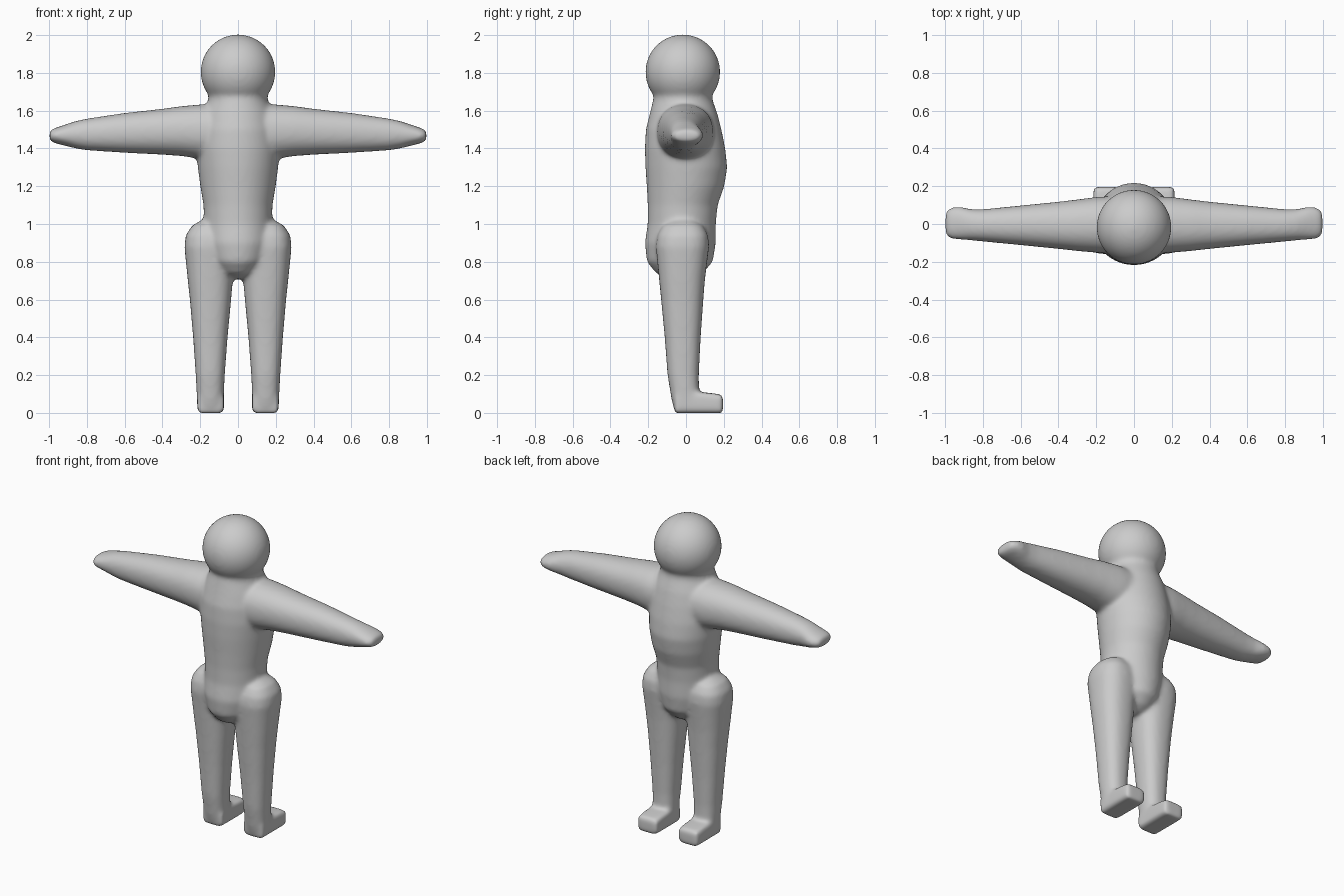
import bpy, bmesh
from math import sin, cos, pi, copysign
from mathutils import Matrix, Vector

bm = bmesh.new()
SIDES = 40


def loft(axis, rings, power=2.0, side=1):
    """Closed tube along an axis; each ring is (position, a_min, a_max, b_min, b_max)."""
    loops = []
    for t, a0, a1, b0, b1 in rings:
        loop = []
        for i in range(SIDES):
            u = 2 * pi * i / SIDES
            ca, sb = [copysign(abs(f) ** (2 / power), f) for f in (cos(u), sin(u))]
            a = (a0 + a1) / 2 + ca * (a1 - a0) / 2
            b = (b0 + b1) / 2 + sb * (b1 - b0) / 2
            co = {"x": (t, a, b), "y": (a, t, b), "z": (a, b, t)}[axis]
            loop.append(bm.verts.new((co[0] * side, co[1], co[2])))
        loops.append(loop)
    faces = [bm.faces.new(loops[0]), bm.faces.new(loops[-1])]
    for lo, hi in zip(loops, loops[1:]):
        for i in range(SIDES):
            j = (i + 1) % SIDES
            faces.append(bm.faces.new((lo[i], lo[j], hi[j], hi[i])))
    bmesh.ops.recalc_face_normals(bm, faces=faces)


# Head
bmesh.ops.create_uvsphere(bm, u_segments=48, v_segments=32, radius=0.198,
                          matrix=Matrix.Translation(Vector((0, -0.017, 1.805))))

# Torso with neck
loft("z", [
    (0.71, -0.05, 0.05, -0.09, 0.04),
    (0.74, -0.10, 0.10, -0.16, 0.09),
    (0.80, -0.15, 0.15, -0.207, 0.142),
    (0.90, -0.18, 0.18, -0.218, 0.158),
    (1.00, -0.18, 0.18, -0.203, 0.158),
    (1.10, -0.183, 0.183, -0.203, 0.168),
    (1.20, -0.20, 0.20, -0.208, 0.203),
    (1.30, -0.213, 0.213, -0.215, 0.219),
    (1.40, -0.22, 0.22, -0.218, 0.208),
    (1.50, -0.21, 0.21, -0.213, 0.188),
    (1.58, -0.19, 0.19, -0.193, 0.168),
    (1.65, -0.158, 0.158, -0.176, 0.143),
    (1.72, -0.15, 0.15, -0.16, 0.13),
])

for side in (1, -1):
    # Arm with flattened hand
    loft("x", [
        (0.00, -0.16, 0.15, 1.34, 1.635),
        (0.20, -0.152, 0.143, 1.345, 1.633),
        (0.30, -0.143, 0.130, 1.360, 1.624),
        (0.40, -0.132, 0.118, 1.367, 1.610),
        (0.60, -0.112, 0.098, 1.377, 1.588),
        (0.80, -0.093, 0.078, 1.390, 1.558),
        (0.86, -0.087, 0.078, 1.400, 1.545),
        (0.92, -0.083, 0.092, 1.415, 1.525),
        (0.97, -0.078, 0.088, 1.428, 1.508),
        (0.998, -0.06, 0.065, 1.440, 1.495),
    ], 2.2, side)
    # Leg with rounded hip
    loft("z", [
        (0.01, 0.075, 0.215, -0.06, 0.08),
        (0.06, 0.076, 0.217, -0.075, 0.07),
        (0.20, 0.070, 0.224, -0.098, 0.068),
        (0.40, 0.055, 0.238, -0.113, 0.078),
        (0.60, 0.036, 0.255, -0.132, 0.092),
        (0.70, 0.028, 0.266, -0.142, 0.100),
        (0.80, 0.020, 0.276, -0.152, 0.112),
        (0.88, 0.018, 0.284, -0.160, 0.122),
        (0.94, 0.025, 0.277, -0.152, 0.118),
        (0.99, 0.055, 0.245, -0.125, 0.090),
        (1.02, 0.100, 0.195, -0.070, 0.040),
    ], 2.4, side)
    # Foot
    loft("y", [
        (-0.06, 0.075, 0.215, -0.002, 0.10),
        (0.06, 0.074, 0.216, -0.002, 0.112),
        (0.14, 0.074, 0.216, -0.002, 0.104),
        (0.196, 0.076, 0.214, -0.002, 0.096),
    ], 6, side)

mesh = bpy.data.meshes.new("body")
bm.to_mesh(mesh)
bm.free()
body = bpy.data.objects.new("body", mesh)
bpy.context.collection.objects.link(body)
bpy.context.view_layer.objects.active = body
body.select_set(True)

# Fuse the parts into one skin and soften the joins
fuse = body.modifiers.new("fuse", "REMESH")
fuse.mode = "VOXEL"
fuse.voxel_size = 0.011
fuse.use_smooth_shade = True
soften = body.modifiers.new("soften", "SMOOTH")
soften.factor = 0.5
soften.iterations = 16
